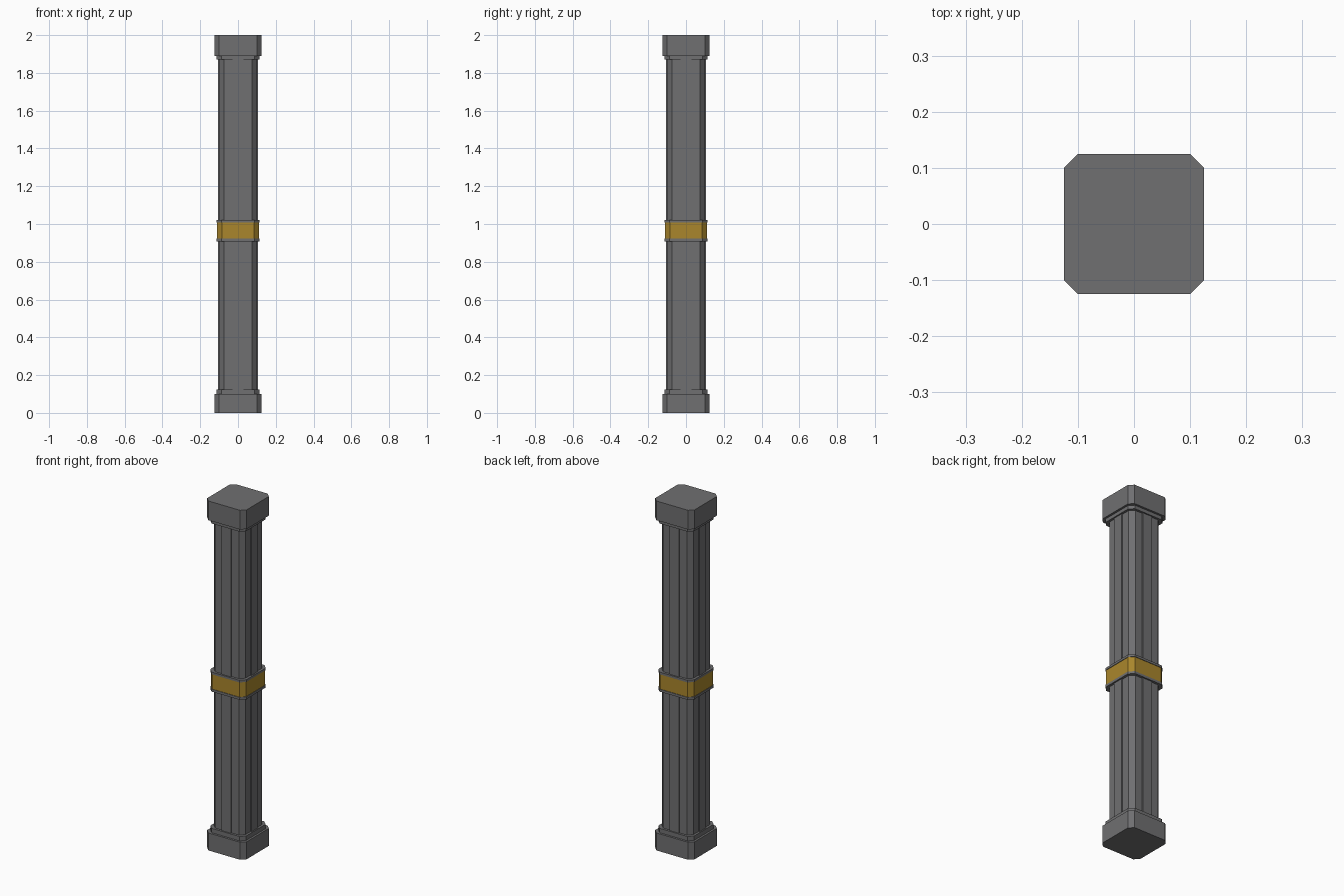
import bpy
import bmesh

cube = bpy.data.objects.get("Cube")
if cube:
    bpy.data.objects.remove(cube, do_unlink=True)


def make_material(name, rgb):
    mat = bpy.data.materials.new(name)
    mat.use_nodes = True
    color = (*rgb, 1.0)
    mat.diffuse_color = color
    bsdf = next(n for n in mat.node_tree.nodes if n.type == "BSDF_PRINCIPLED")
    bsdf.inputs["Base Color"].default_value = color
    return mat


gray = make_material("dark gray metal", (0.16, 0.16, 0.165))
yellow = make_material("warning yellow", (0.40, 0.24, 0.025))


def ring(quarter):
    """Repeat one side's profile points around the four sides."""
    points = []
    for _ in range(4):
        points += quarter
        quarter = [(-y, x) for x, y in quarter]
    return points


def chamfered_square(half, flat):
    return ring([(-flat, -half), (flat, -half)])


def ribbed_square(half, flat, rib_half, rib_out):
    return ring([(-flat, -half), (-rib_half, -half), (-rib_half, -rib_out),
                 (rib_half, -rib_out), (rib_half, -half), (flat, -half)])


def prism(name, profile, bottom, top, mat):
    bm = bmesh.new()
    face = bm.faces.new([bm.verts.new((x, y, bottom)) for x, y in profile])
    out = bmesh.ops.extrude_face_region(bm, geom=[face], use_keep_orig=True)
    verts = [v for v in out["geom"] if isinstance(v, bmesh.types.BMVert)]
    bmesh.ops.translate(bm, verts=verts, vec=(0, 0, top - bottom))
    bmesh.ops.recalc_face_normals(bm, faces=bm.faces)
    mesh = bpy.data.meshes.new(name)
    bm.to_mesh(mesh)
    bm.free()
    mesh.materials.append(mat)
    obj = bpy.data.objects.new(name, mesh)
    bpy.context.collection.objects.link(obj)
    return obj


# End blocks and the small ledges next to the shaft
block = chamfered_square(0.125, 0.10)
ledge = chamfered_square(0.113, 0.088)
prism("base_block", block, 0.0, 0.10, gray)
prism("base_ledge", ledge, 0.10, 0.125, gray)
prism("top_ledge", ledge, 1.87, 1.89, gray)
prism("top_block", block, 1.89, 2.0, gray)

# Shaft with a raised rib down the middle of each side
shaft = ribbed_square(0.10, 0.075, 0.03, 0.106)
prism("lower_shaft", shaft, 0.125, 0.908, gray)
prism("upper_shaft", shaft, 1.02, 1.87, gray)

# Painted band between two thin rims
rim = chamfered_square(0.114, 0.088)
prism("lower_rim", rim, 0.908, 0.922, gray)
prism("painted_band", chamfered_square(0.111, 0.086), 0.922, 1.007, yellow)
prism("upper_rim", rim, 1.007, 1.02, gray)
